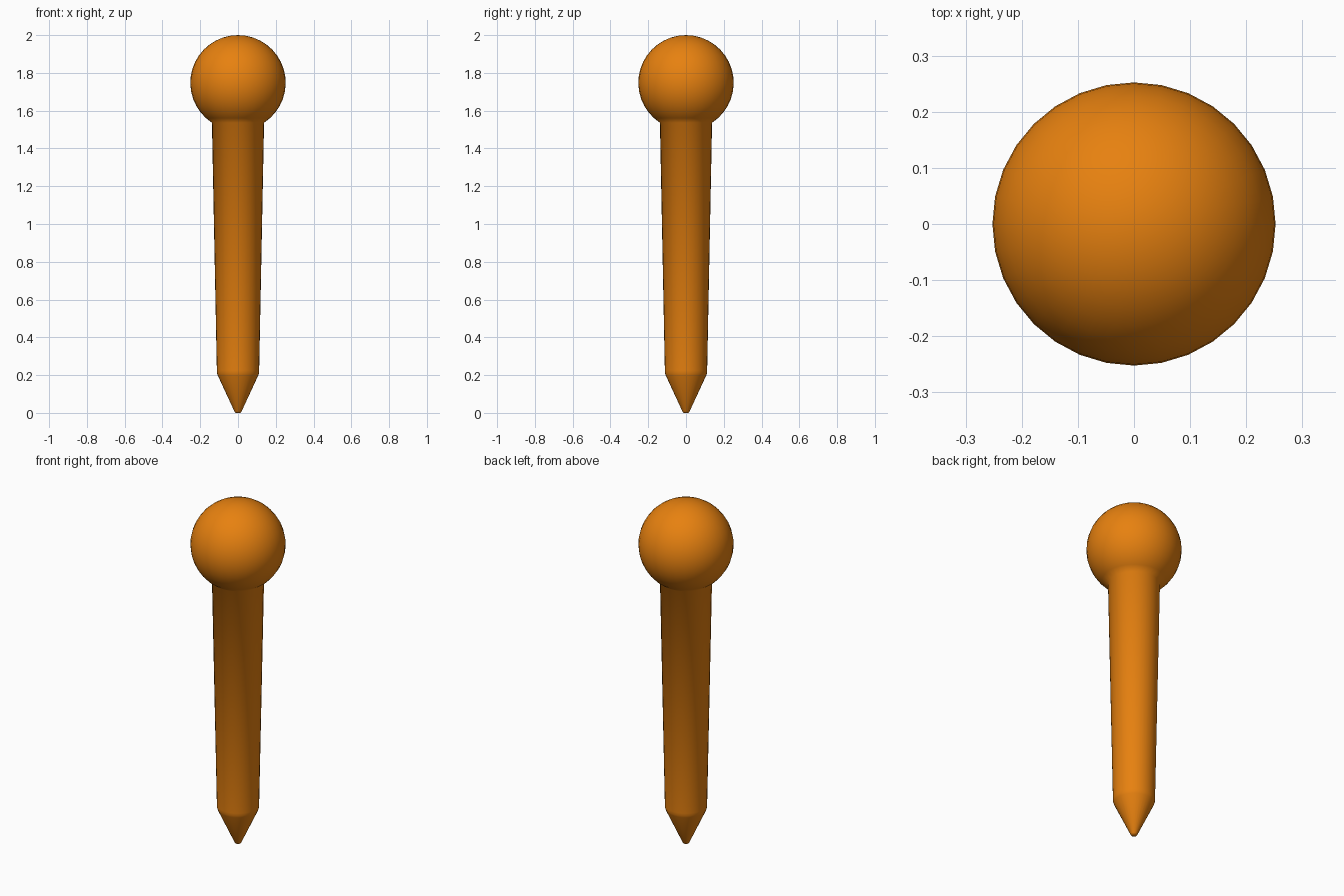
import bpy, bmesh, math

if "Cube" in bpy.data.objects:
    bpy.data.objects.remove(bpy.data.objects["Cube"])

SEGMENTS = 32
HEAD_R = 0.2525
HEAD_Z = 2.0 - HEAD_R
NECK_R = 0.138

# Profile of the point and the tapered shaft (radius, height)
profile = [(0.0, 0.0), (0.013, 0.0), (0.019, 0.008), (0.107, 0.198),
           (0.111, 0.21), (0.112, 0.225)]

# Ball head arc from the neck to the crown
start = math.asin(NECK_R / HEAD_R)
steps = 16
for i in range(steps + 1):
    a = start + (math.pi - start) * i / steps
    r = 0.0 if i == steps else HEAD_R * math.sin(a)
    profile.append((r, HEAD_Z - HEAD_R * math.cos(a)))

# Spin the profile into one continuous peg
bm = bmesh.new()
verts = [bm.verts.new((r, 0, z)) for r, z in profile]
edges = [bm.edges.new(pair) for pair in zip(verts, verts[1:])]
bmesh.ops.spin(bm, geom=verts + edges, cent=(0, 0, 0), axis=(0, 0, 1),
               angle=math.tau, steps=SEGMENTS)
bmesh.ops.remove_doubles(bm, verts=bm.verts[:], dist=0.0005)
bmesh.ops.recalc_face_normals(bm, faces=bm.faces[:])
for face in bm.faces:
    face.smooth = True
mesh = bpy.data.meshes.new("peg")
bm.to_mesh(mesh)
bm.free()

peg = bpy.data.objects.new("peg", mesh)
bpy.context.collection.objects.link(peg)

# Orange finish
orange = bpy.data.materials.new("orange")
orange.diffuse_color = (0.80, 0.22, 0.005, 1)
orange.use_nodes = True
orange.node_tree.nodes["Principled BSDF"].inputs["Base Color"].default_value = orange.diffuse_color
mesh.materials.append(orange)
